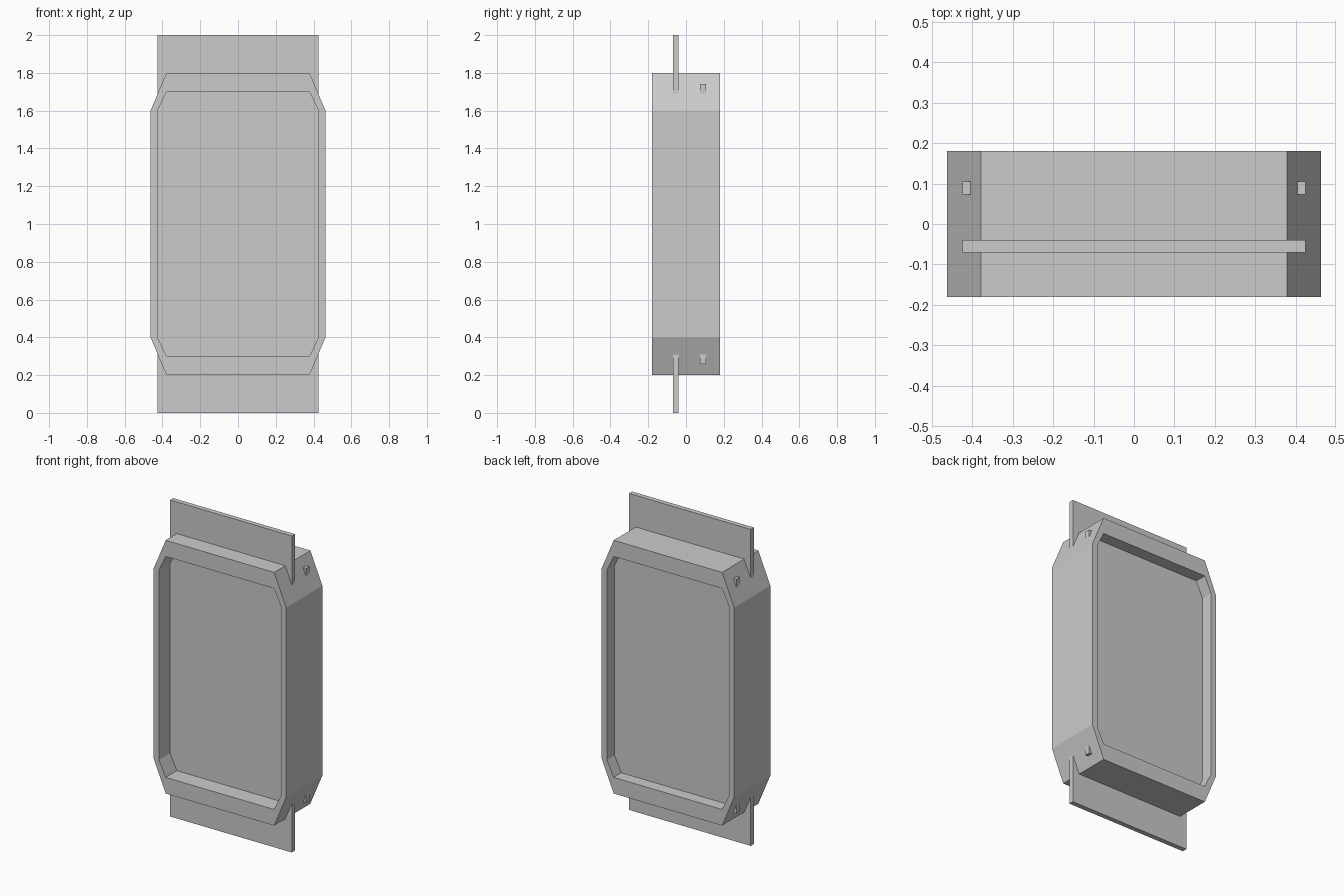
import bpy, bmesh

if "Cube" in bpy.data.objects:
    bpy.data.objects.remove(bpy.data.objects["Cube"])


def new_object(name, bm):
    bmesh.ops.recalc_face_normals(bm, faces=bm.faces)
    mesh = bpy.data.meshes.new(name)
    bm.to_mesh(mesh)
    bm.free()
    obj = bpy.data.objects.new(name, mesh)
    bpy.context.collection.objects.link(obj)
    return obj


def octagon(x_side, x_flat, z_side, z_flat):
    # Tall octagon outline about the centre height z = 1
    quarter = [(x_side, z_side), (x_flat, z_flat)]
    right_left = quarter + [(-x, z) for x, z in reversed(quarter)]
    return [(x, 1 + z) for x, z in right_left] + [(-x, 1 - z) for x, z in right_left]


def ring(name, outer, inner, y0, y1):
    # Sweep a rectangular section round the two outlines
    bm = bmesh.new()
    loops = [[bm.verts.new((x, y, z)) for x, z in pts]
             for pts, y in ((outer, y0), (outer, y1), (inner, y1), (inner, y0))]
    n = len(outer)
    for k in range(4):
        a, b = loops[k], loops[(k + 1) % 4]
        for i in range(n):
            j = (i + 1) % n
            bm.faces.new((a[i], a[j], b[j], b[i]))
    return new_object(name, bm)


def box(name, x, y0, y1, z0, z1):
    bm = bmesh.new()
    bmesh.ops.create_cube(bm, size=1)
    for v in bm.verts:
        v.co.x *= 2 * x
        v.co.y = y1 if v.co.y > 0 else y0
        v.co.z = z1 if v.co.z > 0 else z0
    return new_object(name, bm)


# Deep octagonal frame
ring("frame", octagon(0.463, 0.379, 0.6, 0.8), octagon(0.426, 0.379, 0.6, 0.698), -0.181, 0.181)
# Tall front panel passing through the top and bottom of the frame
box("front_panel", 0.425, -0.07, -0.039, 0.0, 2.0)
# Shorter rear panel whose corners poke through the frame chamfers
box("back_panel", 0.425, 0.073, 0.105, 0.26, 1.74)
